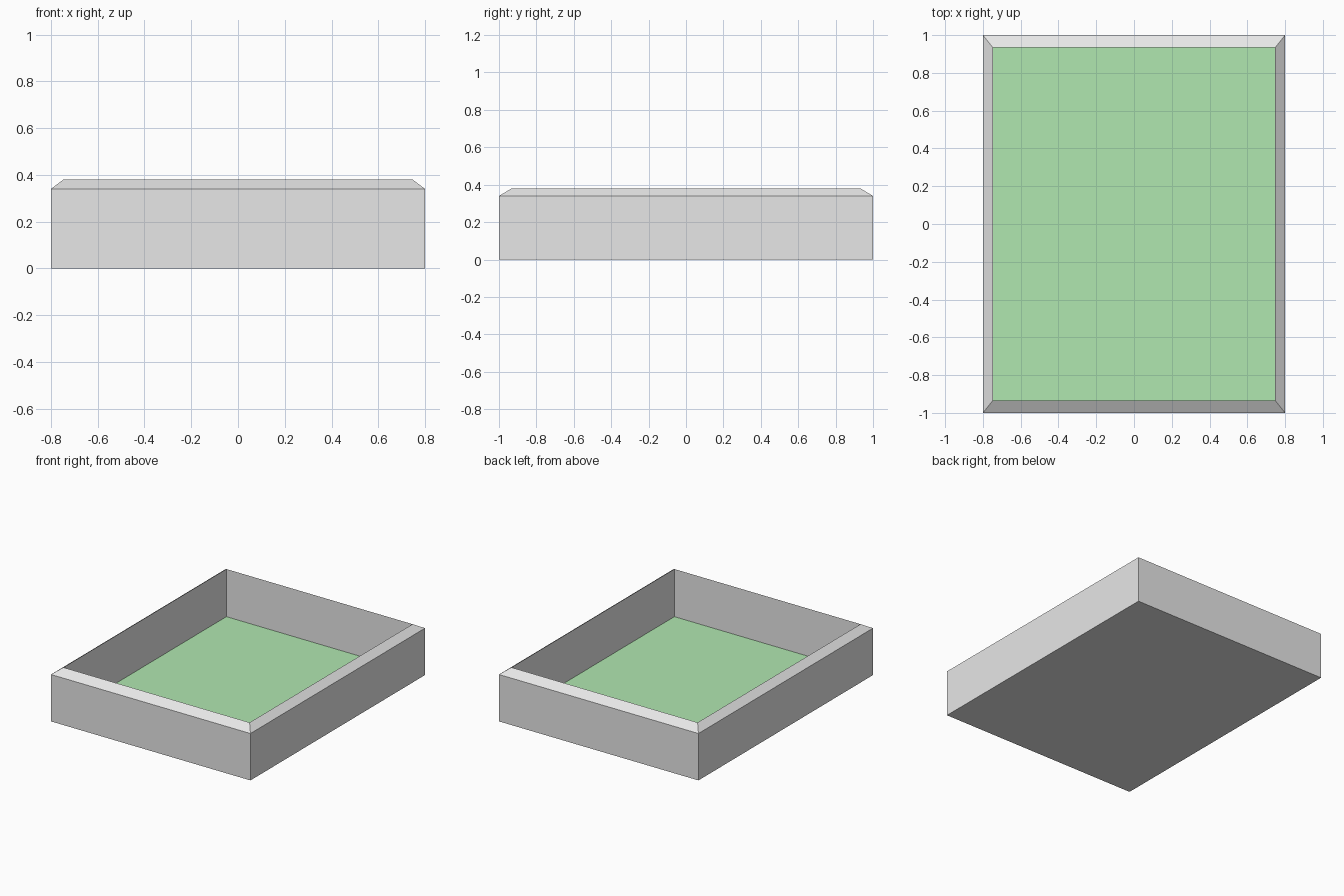
import bpy
import bmesh

cube = bpy.data.objects.get("Cube")
if cube:
    bpy.data.objects.remove(cube)


def make_material(name, color):
    mat = bpy.data.materials.new(name)
    mat.use_nodes = True
    mat.diffuse_color = color
    mat.node_tree.nodes["Principled BSDF"].inputs["Base Color"].default_value = color
    return mat


grey = make_material("light grey", (0.8, 0.8, 0.8, 1))
green = make_material("pale green", (0.5, 0.92, 0.5, 1))

HALF_X, HALF_Y = 0.8, 1.0
INSET = 0.9333
WALL_TOP, RIM_TOP, FLOOR = 0.34, 0.38, 0.035

# Stacked rectangles: base, wall top, sloped rim, inner floor
bm = bmesh.new()


def ring(scale, z):
    corners = ((-1, -1), (1, -1), (1, 1), (-1, 1))
    return [bm.verts.new((x * HALF_X * scale, y * HALF_Y * scale, z)) for x, y in corners]


rings = [ring(1, 0), ring(1, WALL_TOP), ring(INSET, RIM_TOP), ring(INSET, FLOOR)]
bm.faces.new(reversed(rings[0]))
for low, high in zip(rings, rings[1:]):
    for i in range(4):
        j = (i + 1) % 4
        bm.faces.new((low[i], low[j], high[j], high[i]))
floor = bm.faces.new(rings[-1])
floor.material_index = 1

mesh = bpy.data.meshes.new("tray")
bm.to_mesh(mesh)
bm.free()
mesh.materials.append(grey)
mesh.materials.append(green)
tray = bpy.data.objects.new("tray", mesh)
bpy.context.collection.objects.link(tray)
